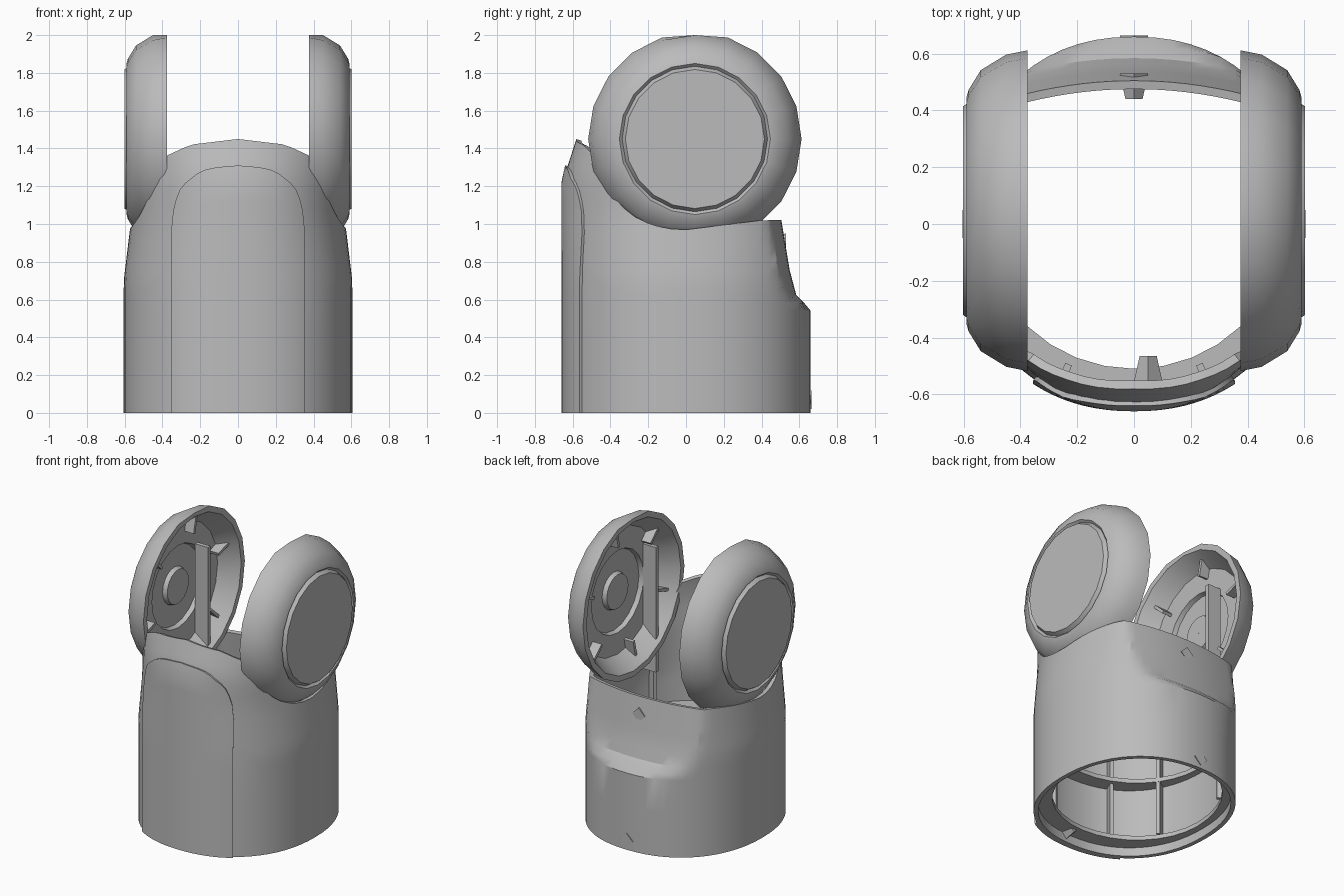
import bpy, bmesh, math
from mathutils import Matrix, Vector

if "Cube" in bpy.data.objects:
    bpy.data.objects.remove(bpy.data.objects["Cube"])

grey = bpy.data.materials.new("plain grey")
grey.use_nodes = True
grey.diffuse_color = (0.5, 0.5, 0.5, 1)
grey.node_tree.nodes["Principled BSDF"].inputs["Base Color"].default_value = (0.5, 0.5, 0.5, 1)


def finish(name, bm, thickness=0):
    bmesh.ops.recalc_face_normals(bm, faces=bm.faces)
    mesh = bpy.data.meshes.new(name)
    bm.to_mesh(mesh)
    bm.free()
    mesh.materials.append(grey)
    ob = bpy.data.objects.new(name, mesh)
    bpy.context.collection.objects.link(ob)
    bpy.ops.object.select_all(action='DESELECT')
    ob.select_set(True)
    bpy.context.view_layer.objects.active = ob
    if thickness:
        mod = ob.modifiers.new("thickness", 'SOLIDIFY')
        mod.thickness, mod.offset = thickness, -1
        bpy.ops.object.modifier_apply(modifier=mod.name)
    bpy.ops.object.shade_smooth_by_angle(angle=math.radians(30))


def grid(bm, rows, closed):
    rings = [[bm.verts.new(p) for p in row] for row in rows]
    for a, b in zip(rings, rings[1:]):
        n = len(a)
        for i in range(n if closed else n - 1):
            j = (i + 1) % n
            bm.faces.new((a[i], a[j], b[j], b[i]))


def lerp(table, v):
    for (a, p), (b, q) in zip(table, table[1:]):
        if v <= b:
            return p + (q - p) * max(0, v - a) / (b - a)
    return table[-1][1]


def box(bm, center, size, turn=None):
    m = Matrix.Translation(center) @ (turn or Matrix()) @ Matrix.Diagonal((*size, 1))
    bmesh.ops.create_cube(bm, size=1, matrix=m)


# Sleeve surface: rounded oval, tall at the front, pressed in at the upper back
FRONT_TOP = [(0, 1.45), (0.27, 1.42), (0.41, 1.36), (0.48, 1.2), (0.555, 1.05), (0.605, 0.97)]
BACK_TOP = [(0, 0.97), (0.4, 1.02), (0.66, 1.02)]
DENT = [(0.54, 0.67), (0.62, 0.585), (0.75, 0.55), (1.02, 0.505)]
LEVELS = [0, 0.3, 0.53, 0.57, 0.61, 0.68, 0.74, 0.8, 0.862, 0.93, 1]
HALF_WIDTH, POWER = 0.605, 0.909


def oval(t, grow=0.0):
    c, s = math.cos(t), math.sin(t)
    b = 0.66 if s > 0 else 0.645
    x = math.copysign(abs(c) ** POWER, c) * (HALF_WIDTH + grow)
    y = math.copysign(abs(s) ** POWER, s) * (b + grow)
    return x, y


def narrow(z):
    return 1 - 0.2 * min(max(0, z - 0.7), 0.35)


def wall(t, z, grow=0.0):
    x, y = oval(t, grow)
    x *= narrow(z)
    y *= 1 - 0.5 * max(0, z - 1.25)
    if z > 0.54:
        y = min(y, lerp(DENT, z) - 0.32 * x * x)
    return x, y, z


def top(t):
    x, y = oval(t)
    return lerp(BACK_TOP, y) if y > 0 else lerp(FRONT_TOP, abs(x))


N = 64
angles = [2 * math.pi * i / N for i in range(N)]
bm = bmesh.new()
grid(bm, [[wall(t, f * top(t)) for t in angles] for f in LEVELS], True)
finish("sleeve", bm, 0.03)

# Raised front panel with straight sides and an arched top
ARCH = [(0, 1.31), (0.12, 1.3), (0.2, 1.28), (0.3, 1.2), (0.34, 1.1), (0.355, 0.95)]


def panel_point(x, f):
    z = f * lerp(ARCH, abs(x))
    c = (abs(x) / narrow(z) / (HALF_WIDTH + 0.015)) ** (1 / POWER)
    return wall(-math.acos(math.copysign(c, x)), z, 0.015)


bm = bmesh.new()
span = [0.355 * math.sin(math.pi * (i / 24 - 0.5)) for i in range(25)]
grid(bm, [[panel_point(x, f) for x in span] for f in LEVELS], False)
finish("front_panel", bm, 0.02)

# Inner ledges and upright ribs of the sleeve
bm = bmesh.new()
for z in (0.06, 0.48):
    rows = []
    for inner, dz in ((0, 0), (1, 0), (1, 0.03), (0, 0.03), (0, 0)):
        row = []
        for t in angles[::2]:
            x, y, h = wall(t, z + dz, -0.02)
            if inner:
                x, y = 0.53 * math.cos(t), math.sin(t) * (0.61 if y > 0 else 0.51)
            row.append((x, y, h))
        rows.append(row)
    grid(bm, rows, True)
for deg in (-150, -115, -65, -30, 30, 150):
    t = math.radians(deg)
    x, y, _ = wall(t, 0.4, -0.06)
    box(bm, (x, y, 0.45), (0.09, 0.025, 0.7), Matrix.Rotation(math.atan2(y, x), 4, 'Z'))
finish("sleeve_ledges_and_ribs", bm)

# Round cheeks: a turned hollow cap with an outer disc and an inner recess
CENTRE = Vector((0, 0.047, 1.45))
PROFILE = [(0.001, 0.5), (0.12, 0.5), (0.13, 0.53), (0.28, 0.53), (0.29, 0.5), (0.44, 0.5),
           (0.525, 0.375), (0.565, 0.375), (0.55, 0.45), (0.495, 0.54), (0.425, 0.583),
           (0.4, 0.59), (0.385, 0.575), (0.368, 0.602), (0.001, 0.602)]
SEG = 20
for side, name in ((1, "left"), (-1, "right")):
    bm = bmesh.new()
    ring = [2 * math.pi * i / SEG for i in range(SEG)]
    grid(bm, [[CENTRE + Vector((side * x, r * math.cos(a), min(r * math.sin(a), 0.55)))
               for a in ring] for r, x in PROFILE], True)
    finish(name + "_cheek", bm)

    # Short spokes and one upright bar inside the cheek
    bm = bmesh.new()
    for k in range(6):
        a = math.pi * k / 3 + 0.3
        p = CENTRE + Vector((side * 0.47, 0.43 * math.cos(a), 0.43 * math.sin(a)))
        box(bm, p, (0.08, 0.12, 0.02), Matrix.Rotation(a, 4, 'X'))
    box(bm, (side * 0.45, -0.25 * side, 1.24), (0.1, 0.03, 0.88))
    finish(name + "_cheek_ribs", bm)

# Small pegs set into the front and back walls
bm = bmesh.new()
for x, y, z in ((0.0, 0.62, 0.07), (0.0, 0.485, 0.9), (0.05, -0.51, 0.9), (0.05, -0.58, 0.07)):
    turn = Matrix.Rotation(math.pi / 2 if y > 0 else -math.pi / 2, 4, 'X')
    bmesh.ops.create_cone(bm, cap_ends=True, segments=4, radius1=0.05, radius2=0.03,
                          depth=0.09, matrix=Matrix.Translation((x, y, z)) @ turn)
finish("wall_pegs", bm)
